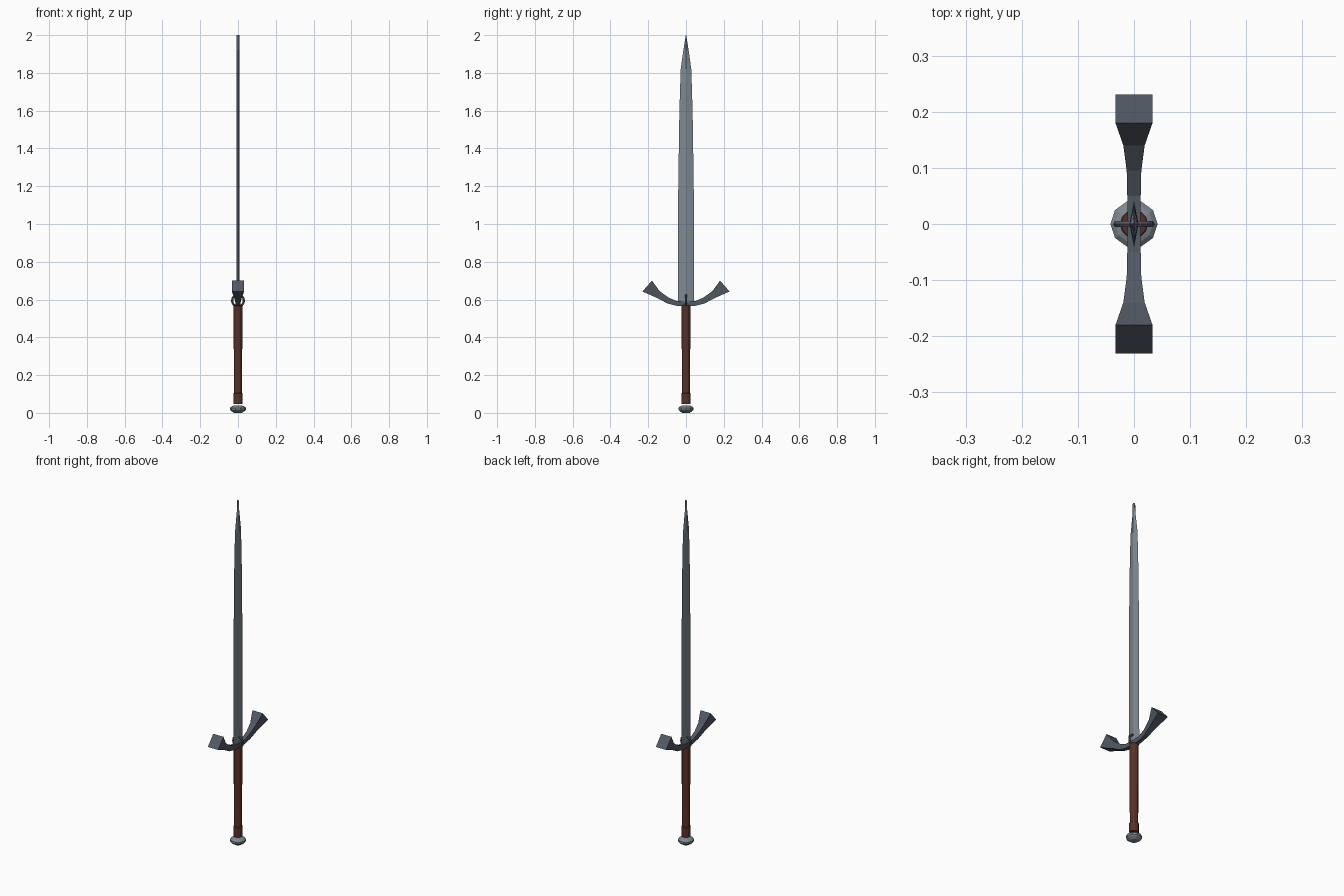
import bpy, bmesh, math
from mathutils import Matrix

if "Cube" in bpy.data.objects:
    bpy.data.objects.remove(bpy.data.objects["Cube"])


def material(name, rgb):
    m = bpy.data.materials.new(name)
    m.diffuse_color = (*rgb, 1)
    m.use_nodes = True
    m.node_tree.nodes["Principled BSDF"].inputs["Base Color"].default_value = m.diffuse_color
    return m


STEEL = material("blade steel", (0.21, 0.25, 0.285))
IRON = material("dark iron", (0.085, 0.10, 0.125))
LEATHER = material("brown leather", (0.10, 0.03, 0.022))


def finish(name, bm, mat):
    bmesh.ops.recalc_face_normals(bm, faces=bm.faces)
    me = bpy.data.meshes.new(name)
    bm.to_mesh(me)
    bm.free()
    me.materials.append(mat)
    ob = bpy.data.objects.new(name, me)
    bpy.context.collection.objects.link(ob)
    return ob


def loft(name, rings, mat):
    """Skin a list of equal-length vertex rings and cap both ends."""
    bm = bmesh.new()
    loops = [[bm.verts.new(p) for p in r] for r in rings]
    n = len(loops[0])
    for a, b in zip(loops, loops[1:]):
        for i in range(n):
            j = (i + 1) % n
            bm.faces.new((a[i], a[j], b[j], b[i]))
    bm.faces.new(loops[0])
    bm.faces.new(loops[-1])
    return finish(name, bm, mat)


def lathe(name, profile, sides, mat):
    rings = [[(r * math.cos(2 * math.pi * i / sides),
               r * math.sin(2 * math.pi * i / sides), z) for i in range(sides)]
             for r, z in profile]
    return loft(name, rings, mat)


# Blade: diamond section tapering to a chisel tip
blade = [(0.57, 0.042), (1.2, 0.041), (1.6, 0.035), (1.82, 0.028), (1.92, 0.014), (2.0, 0.001)]
loft("blade", [[(0.008, 0, z), (0, w, z), (-0.008, 0, z), (0, -w, z)] for z, w in blade], STEEL)

# Crossguard: upswept arms flaring at the ends (upper y, z, lower y, z, half width)
arm = [(0, .590, 0, .565, .012), (.05, .592, .05, .567, .012), (.095, .612, .10, .580, .013),
       (.14, .645, .15, .607, .019), (.18, .700, .231, .643, .033)]
stations = [(-a, b, -c, d, w) for a, b, c, d, w in arm[:0:-1]] + arm
loft("crossguard", [[(w, uy, uz), (w, ly, lz), (-w, ly, lz), (-w, uy, uz)]
                    for uy, uz, ly, lz, w in stations], IRON)

# Side rings: one upright hoop seen from the front
hoop = bmesh.new()
N, M = 16, 6
grid = []
for i in range(N):
    a = 2 * math.pi * i / N
    grid.append([])
    for j in range(M):
        b = 2 * math.pi * j / M
        r = 0.031 + 0.006 * math.cos(b)
        grid[-1].append(hoop.verts.new((r * math.cos(a), 0.006 * math.sin(b), 0.594 + r * math.sin(a))))
for i in range(N):
    for j in range(M):
        k, l = (i + 1) % N, (j + 1) % M
        hoop.faces.new((grid[i][j], grid[k][j], grid[k][l], grid[i][l]))
finish("guard_ring", hoop, IRON)

# Grip with a thicker collar at its foot
lathe("grip", [(0.025, 0.048), (0.025, 0.103), (0.022, 0.106), (0.023, 0.57)], 12, LEATHER)

# Pommel: flattened ten-sided knob
lathe("pommel", [(0.021, 0.0), (0.035, 0.009), (0.042, 0.016), (0.042, 0.027),
                 (0.034, 0.034), (0.021, 0.039)], 10, STEEL)
